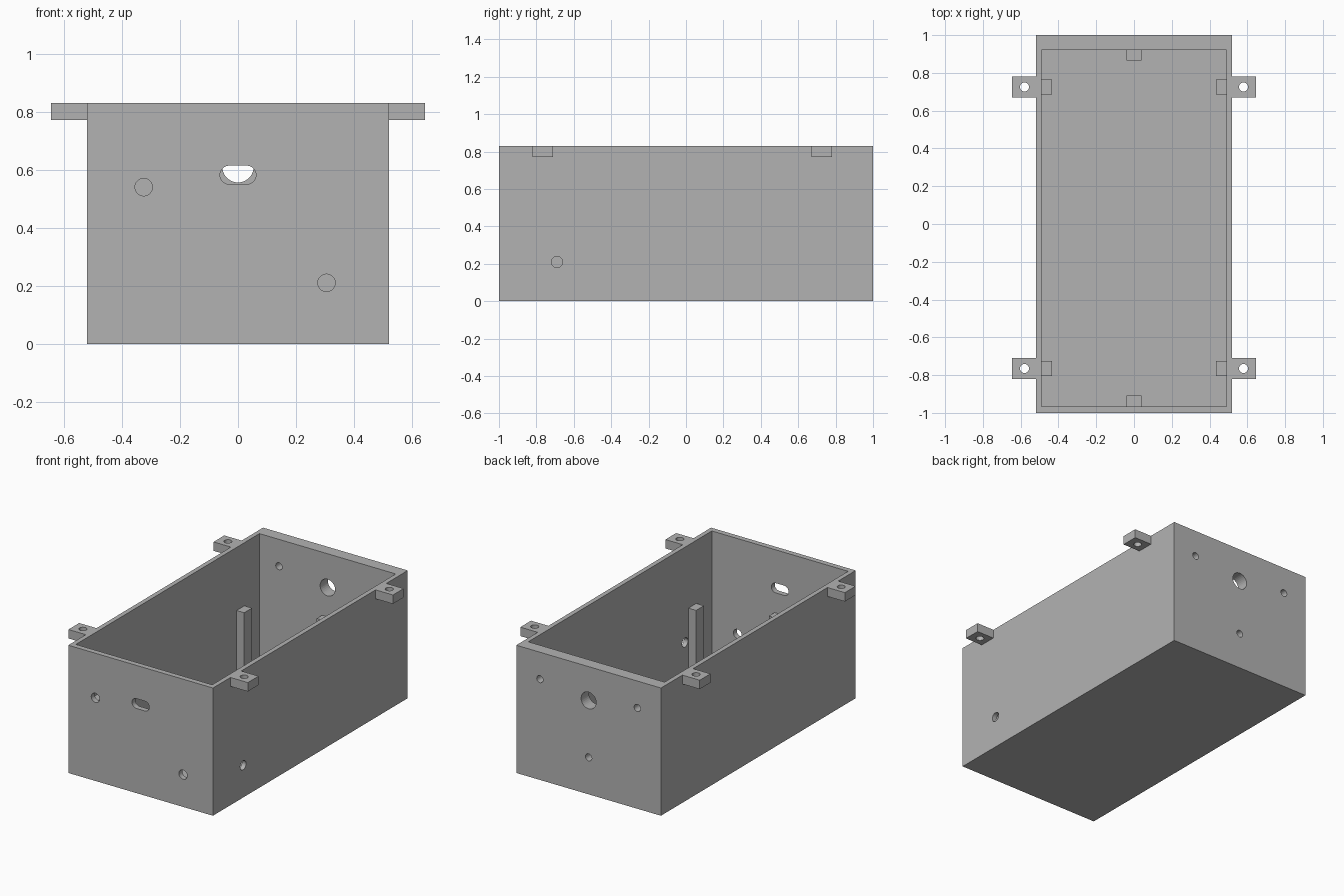
import bpy, bmesh, math
from mathutils import Matrix, Vector

if "Cube" in bpy.data.objects:
    bpy.data.objects.remove(bpy.data.objects["Cube"], do_unlink=True)

grey = bpy.data.materials.new("light grey plastic")
grey.use_nodes = True
grey.diffuse_color = (0.45, 0.45, 0.45, 1)
grey.node_tree.nodes["Principled BSDF"].inputs["Base Color"].default_value = (0.45, 0.45, 0.45, 1)


def add_object(name, bm):
    bmesh.ops.recalc_face_normals(bm, faces=bm.faces)
    mesh = bpy.data.meshes.new(name)
    bm.to_mesh(mesh)
    bm.free()
    mesh.materials.append(grey)
    obj = bpy.data.objects.new(name, mesh)
    bpy.context.collection.objects.link(obj)
    return obj


def block(name, low, high):
    low, high = Vector(low), Vector(high)
    bm = bmesh.new()
    bmesh.ops.create_cube(bm, size=1)
    bmesh.ops.scale(bm, vec=high - low, verts=bm.verts)
    bmesh.ops.translate(bm, vec=(low + high) / 2, verts=bm.verts)
    return add_object(name, bm)


def hole(centre, axis, radius, stretch=0.0, depth=0.2, sides=32):
    """Round cutter along an axis; stretch pulls it apart into a slot."""
    turn = {"X": Matrix.Rotation(math.pi / 2, 4, "Y"),
            "Y": Matrix.Rotation(math.pi / 2, 4, "X"),
            "Z": Matrix.Identity(4)}[axis]
    bm = bmesh.new()
    ring = []
    for i in range(sides):
        a = 2 * math.pi * (i + 0.5) / sides
        shift = math.copysign(stretch, math.cos(a))
        ring.append(bm.verts.new((radius * math.cos(a) + shift, radius * math.sin(a), -depth / 2)))
    face = bm.faces.new(ring)
    new = bmesh.ops.extrude_face_region(bm, geom=[face])["geom"]
    bmesh.ops.translate(bm, vec=(0, 0, depth),
                        verts=[v for v in new if isinstance(v, bmesh.types.BMVert)])
    bm.transform(Matrix.Translation(centre) @ turn)
    return add_object("hole_cutter", bm)


def cut(obj, cutters):
    for c in cutters:
        mod = obj.modifiers.new("cut", "BOOLEAN")
        mod.operation = "DIFFERENCE"
        mod.solver = "EXACT"
        mod.object = c
    graph = bpy.context.evaluated_depsgraph_get()
    mesh = bpy.data.meshes.new_from_object(obj.evaluated_get(graph))
    obj.modifiers.clear()
    obj.data = mesh
    for c in cutters:
        bpy.data.objects.remove(c, do_unlink=True)


HEIGHT, FLOOR, POST_TOP = 0.83, 0.03, 0.42
HALF_W, INNER_W = 0.52, 0.49
INNER_FRONT, INNER_BACK = -0.965, 0.92

# Open-topped box with its cable, switch and screw holes
box = block("enclosure_box", (-HALF_W, -1, 0), (HALF_W, 1, HEIGHT))
cut(box, [
    block("cavity_cutter", (-INNER_W, INNER_FRONT, FLOOR), (INNER_W, INNER_BACK, 1)),
    hole((0, -1, 0.582), "Y", 0.032, stretch=0.03),
    hole((-0.325, -1, 0.54), "Y", 0.03),
    hole((0.305, -1, 0.21), "Y", 0.03),
    hole((0, 1, 0.61), "Y", 0.054),
    hole((-0.35, 1, 0.655), "Y", 0.023),
    hole((0.35, 1, 0.655), "Y", 0.023),
    hole((0, 1, 0.24), "Y", 0.023),
    hole((HALF_W, -0.69, 0.21), "X", 0.03),
])

# Drilled mounting tabs and inner side posts, mirrored left and right
for end, y in (("front", -0.765), ("back", 0.725)):
    for side, s in (("left", 1), ("right", -1)):
        xs = sorted((s * HALF_W, s * 0.645))
        tab = block(f"{end}_{side}_mounting_tab", (xs[0], y - 0.055, 0.772), (xs[1], y + 0.055, HEIGHT))
        cut(tab, [hole((s * 0.58, y, 0.8), "Z", 0.024)])
        xs = sorted((s * 0.435, s * INNER_W))
        block(f"{end}_{side}_post", (xs[0], y - 0.04, FLOOR), (xs[1], y + 0.04, POST_TOP))

# Posts at the middle of the end walls
block("front_middle_post", (-0.04, INNER_FRONT, FLOOR), (0.04, -0.907, POST_TOP))
block("back_middle_post", (-0.04, 0.865, FLOOR), (0.04, INNER_BACK, POST_TOP))
